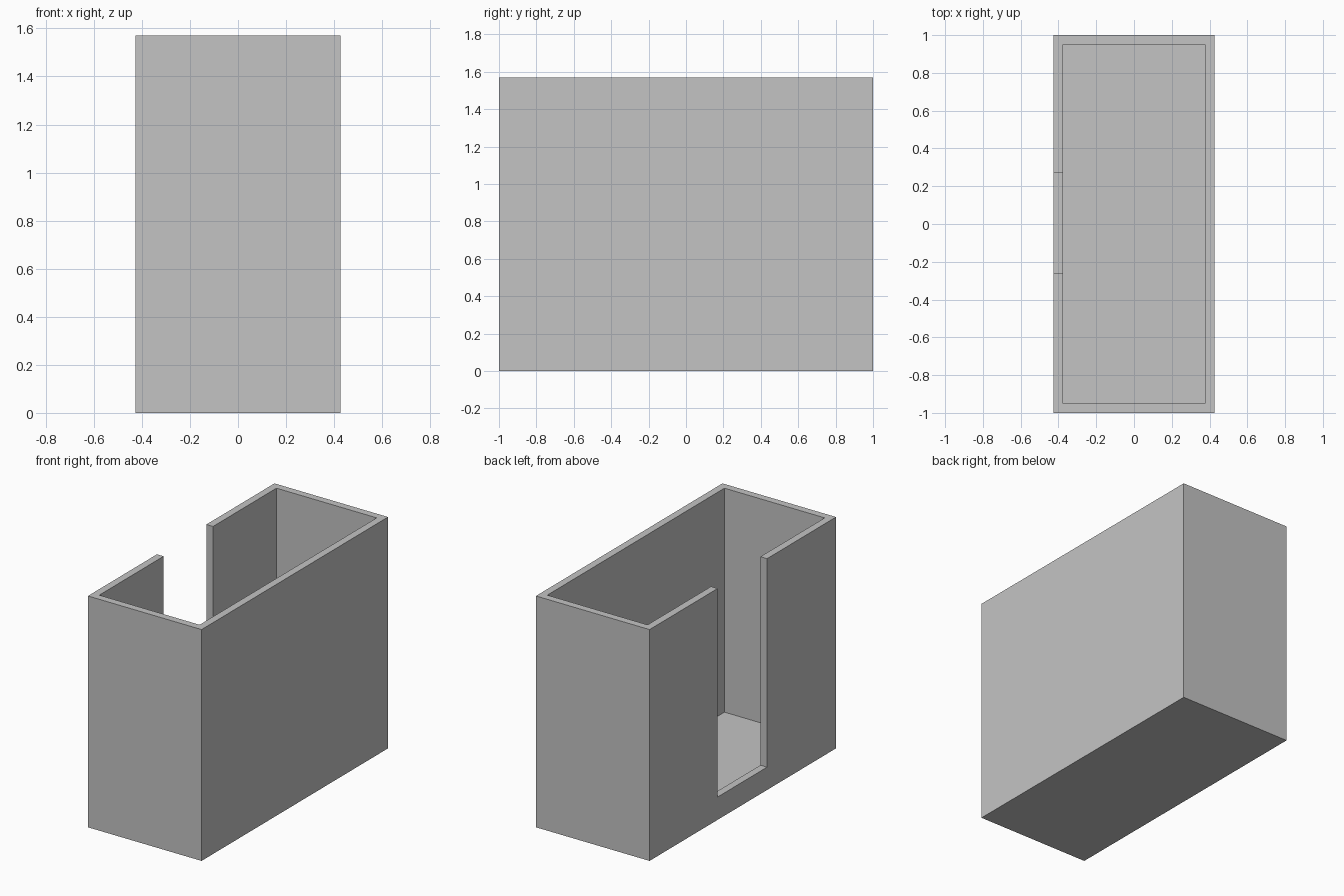
import bpy

default = bpy.data.objects.get("Cube")
if default:
    bpy.data.objects.remove(default, do_unlink=True)

WIDTH, DEPTH, HEIGHT = 0.853, 2.0, 1.57
WALL = 0.05
SLOT_FRONT, SLOT_BACK, SILL = -0.26, 0.27, 0.155

# Single matte grey
grey = bpy.data.materials.new("plain_grey")
grey.use_nodes = True
colour = (0.55, 0.55, 0.55, 1.0)
grey.diffuse_color = colour
shader = next(n for n in grey.node_tree.nodes if n.type == "BSDF_PRINCIPLED")
shader.inputs["Base Color"].default_value = colour


def block(name, low, high):
    """Axis-aligned box between two corners."""
    centre = [(a + b) / 2 for a, b in zip(low, high)]
    bpy.ops.mesh.primitive_cube_add(size=1, location=centre)
    obj = bpy.context.object
    obj.name = name
    obj.scale = [b - a for a, b in zip(low, high)]
    bpy.ops.object.transform_apply(location=True, rotation=False, scale=True)
    obj.data.materials.append(grey)
    return obj


def carve(target, cutter):
    """Subtract the cutter from the target, then discard it."""
    cutter.hide_render = True
    mod = target.modifiers.new(cutter.name, "BOOLEAN")
    mod.operation = "DIFFERENCE"
    mod.solver = "EXACT"
    mod.object = cutter
    bpy.context.view_layer.objects.active = target
    bpy.ops.object.modifier_apply(modifier=mod.name)
    bpy.data.objects.remove(cutter, do_unlink=True)


x, y = WIDTH / 2, DEPTH / 2

# Open-topped box
box = block("open_box", (-x, -y, 0), (x, y, HEIGHT))

# Hollow interior with a thin floor
carve(box, block("cavity", (-x + WALL, -y + WALL, WALL),
                 (x - WALL, y - WALL, HEIGHT + WALL)))

# Tall access slot in the right-hand wall, leaving a low sill
carve(box, block("slot", (-x - WALL, SLOT_FRONT, SILL),
                 (-x + 2 * WALL, SLOT_BACK, HEIGHT + WALL)))
